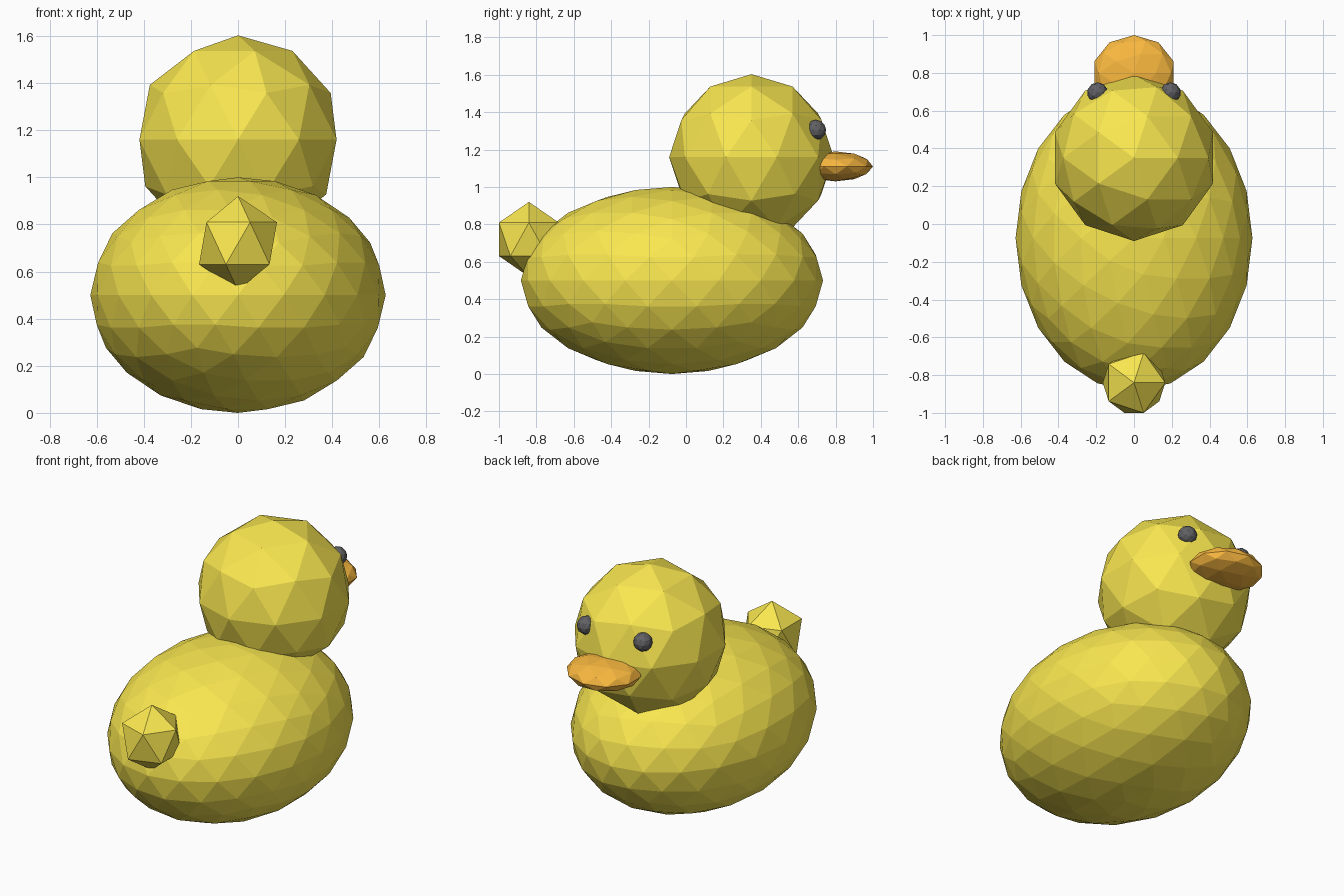
import bpy

if "Cube" in bpy.data.objects:
    bpy.data.objects.remove(bpy.data.objects["Cube"])


def material(name, color):
    m = bpy.data.materials.new(name)
    m.diffuse_color = (*color, 1)
    m.use_nodes = True
    m.node_tree.nodes["Principled BSDF"].inputs["Base Color"].default_value = m.diffuse_color
    return m


def ball(name, detail, centre, radii, mat):
    """Flat-shaded icosphere stretched to an ellipsoid."""
    bpy.ops.mesh.primitive_ico_sphere_add(subdivisions=detail, radius=1, location=centre)
    ob = bpy.context.object
    ob.name = name
    ob.scale = radii
    bpy.ops.object.transform_apply(location=False, rotation=False, scale=True)
    ob.data.materials.append(mat)
    return ob


yellow = material("yellow", (0.95, 0.80, 0.08))
orange = material("orange", (0.95, 0.48, 0.05))
black = material("black", (0.12, 0.12, 0.13))

# Main masses
ball("body", 3, (0, -0.075, 0.5), (0.627, 0.808, 0.5), yellow)
ball("head", 2, (0, 0.35, 1.16), (0.44, 0.44, 0.443), yellow)
ball("tail", 1, (0, -0.84, 0.72), (0.185, 0.188, 0.2), yellow)

# Flat bill
ball("bill", 2, (0, 0.80, 1.11), (0.22, 0.20, 0.08), orange)

# Eyes, one per side
for side, label in ((-1, "left"), (1, "right")):
    ball(label + "_eye", 2, (side * 0.193, 0.695, 1.305), (0.055, 0.055, 0.055), black)
